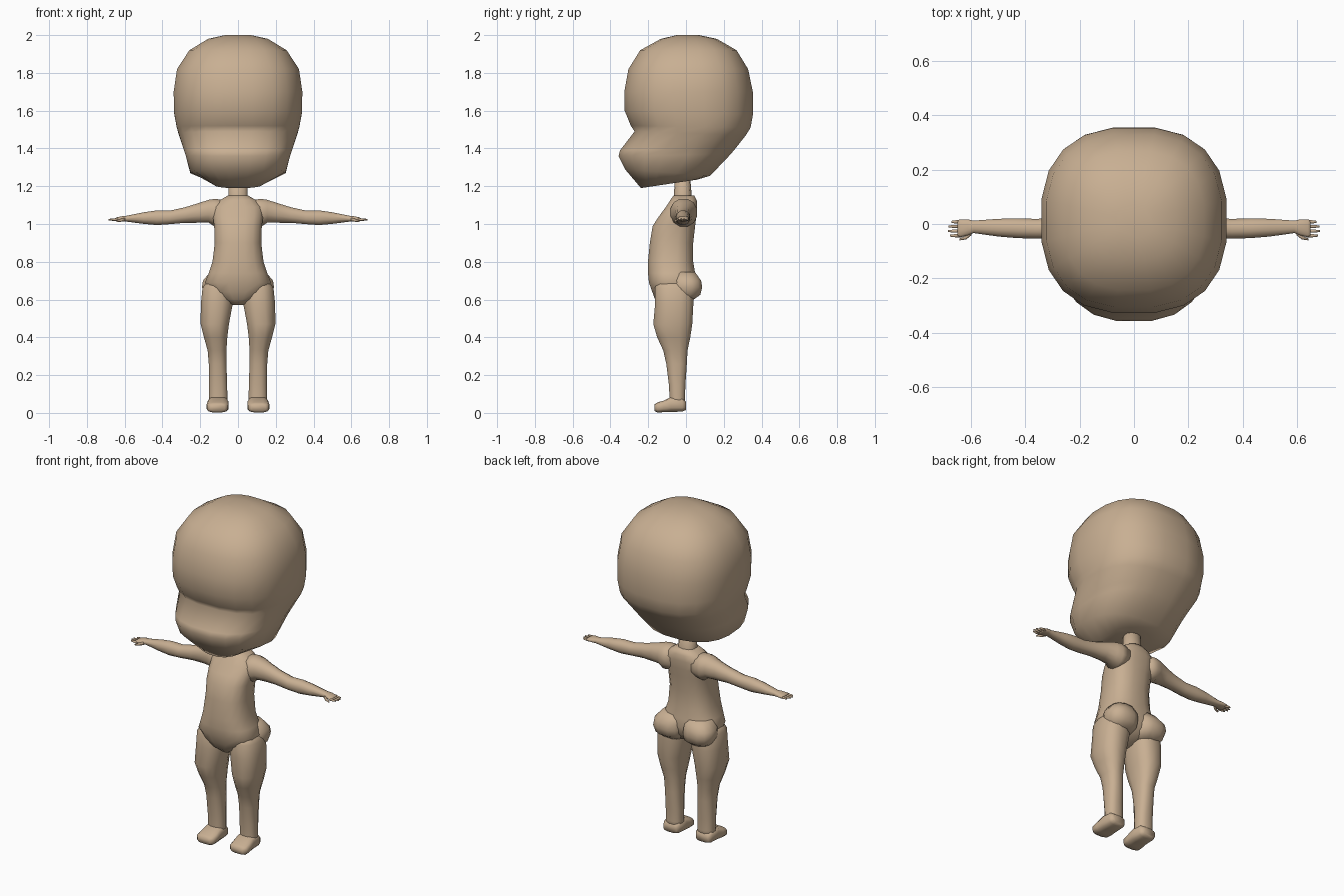
import bpy, bmesh, math
from mathutils import Vector

skin = bpy.data.materials.new("tan")
skin.diffuse_color = (0.58, 0.43, 0.29, 1)


def finish(name, bm, mirror=False):
    bmesh.ops.recalc_face_normals(bm, faces=bm.faces)
    me = bpy.data.meshes.new(name)
    bm.to_mesh(me)
    bm.free()
    for p in me.polygons:
        p.use_smooth = True
    me.materials.append(skin)
    ob = bpy.data.objects.new(name, me)
    bpy.context.collection.objects.link(ob)
    if mirror:
        m = ob.modifiers.new("mirror", 'MIRROR')
        m.use_axis[0] = True
        m.use_clip = False
        m.use_mirror_merge = False
    return ob


def add_loft(bm, rings, n, e):
    """Skin superellipse rings (centre, half axis u, half axis v)."""
    loops = []
    for c, u, v in rings:
        loop = []
        for i in range(n):
            a = 2 * math.pi * (i + 0.5) / n
            p = [math.copysign(abs(t) ** (2 / e), t) for t in (math.cos(a), math.sin(a))]
            loop.append(bm.verts.new(Vector(c) + Vector(u) * p[0] + Vector(v) * p[1]))
        loops.append(loop)
    for a, b in zip(loops, loops[1:]):
        for i in range(n):
            j = (i + 1) % n
            bm.faces.new((a[i], a[j], b[j], b[i]))
    bm.faces.new(loops[0])
    bm.faces.new(loops[-1])


def loft(name, rings, n=12, e=2.3, mirror=False):
    bm = bmesh.new()
    add_loft(bm, rings, n, e)
    return finish(name, bm, mirror)


def level(z, x0, x1, y0, y1, z1=None):
    """Ring around a vertical limb; z at the front, z1 at the back."""
    z1 = z if z1 is None else z1
    return (((x0 + x1) / 2, (y0 + y1) / 2, (z + z1) / 2),
            ((x1 - x0) / 2, 0, 0), (0, (y1 - y0) / 2, (z1 - z) / 2))


def across(x, y0, y1, z0, z1):
    """Ring around a limb running along x."""
    return ((x, (y0 + y1) / 2, (z0 + z1) / 2), (0, (y1 - y0) / 2, 0), (0, 0, (z1 - z0) / 2))


def along(y, x0, x1, z0, z1):
    """Ring around a limb running along y."""
    return (((x0 + x1) / 2, y, (z0 + z1) / 2), ((x1 - x0) / 2, 0, 0), (0, 0, (z1 - z0) / 2))


# Head with jutting jaw: front z, back z, front y, back y, half width
head = [(1.19, 1.235, -.24, .06, .13), (1.29, 1.255, -.325, .13, .255),
        (1.36, 1.37, -.36, .24, .28), (1.39, 1.40, -.352, .265, .29),
        (1.49, 1.47, -.275, .32, .318), (1.52, 1.51, -.295, .345, .328),
        (1.60, 1.58, -.328, .358, .342), (1.70, 1.70, -.33, .357, .344),
        (1.82, 1.82, -.308, .332, .326), (1.92, 1.92, -.245, .27, .26),
        (1.98, 1.98, -.135, .165, .16), (2.0, 2.0, -.05, .07, .07)]
loft("head", [level(zf, -w, w, yf, yb, zb) for zf, zb, yf, yb, w in head], 20, 2.5)

# Neck
loft("neck", [level(z, -w, w, a, b) for z, w, a, b in
              [(1.09, .07, -.08, .05), (1.15, .053, -.065, .03), (1.28, .048, -.055, .02)]], 10)

# Torso: height, half width, front y, back y
torso = [(.57, .025, -.13, -.05), (.60, .085, -.165, .01), (.64, .15, -.18, .045),
         (.69, .178, -.198, .055), (.74, .157, -.203, .05), (.80, .137, -.203, .04),
         (.90, .125, -.193, .04), (.99, .128, -.178, .05), (1.04, .135, -.145, .056),
         (1.09, .135, -.108, .06), (1.125, .10, -.085, .058), (1.15, .055, -.068, .045)]
loft("torso", [level(z, -w, w, a, b) for z, w, a, b in torso], 16, 2.6)

# Buttocks
loft("buttock", [level(z, a, b, c, d) for z, a, b, c, d in
                 [(.595, .03, .15, -.06, .035), (.625, .008, .18, -.08, .078),
                  (.665, .004, .193, -.08, .088), (.70, .006, .188, -.08, .082),
                  (.745, .01, .15, -.08, .05)]], 12, 2.5, True)

# Legs: height, inner x, outer x, front y, back y
leg = [(.70, .05, .165, -.15, .03), (.66, .03, .19, -.168, .04), (.58, .025, .199, -.166, .042),
       (.47, .046, .20, -.176, .036), (.40, .055, .182, -.155, .025), (.33, .06, .162, -.122, .01),
       (.26, .06, .156, -.106, .006), (.15, .056, .155, -.092, -.002), (.08, .055, .155, -.088, -.004),
       (.03, .055, .155, -.088, -.002)]
loft("leg", [level(*r) for r in leg], 12, 2.5, True)

# Feet
foot = [(0.0, .065, .15, .015, .06), (-.02, .052, .16, .006, .08), (-.08, .05, .162, .004, .085),
        (-.12, .049, .167, .003, .065), (-.152, .053, .166, .002, .056), (-.168, .07, .15, .01, .045)]
loft("foot", [along(*r) for r in foot], 12, 3.2, True)

# Arms and palms: x, front y, back y, bottom z, top z
arm = [(.07, -.08, .055, 1.0, 1.13), (.125, -.085, .06, .985, 1.135), (.155, -.075, .05, 1.005, 1.13),
       (.21, -.06, .035, 1.005, 1.112), (.28, -.055, .024, 1.005, 1.09), (.36, -.055, .02, .998, 1.072),
       (.43, -.053, .022, .993, 1.073), (.50, -.047, .02, 1.0, 1.063), (.59, -.034, .013, 1.012, 1.044),
       (.612, -.043, .018, 1.013, 1.042), (.64, -.05, .018, 1.014, 1.036), (.65, -.047, .014, 1.017, 1.032)]
loft("arm", [across(*r) for r in arm], 12, 2.2, True)

# Fingers and thumb
bm = bmesh.new()
for y, tip in [(-.043, .676), (-.026, .685), (-.009, .683), (.008, .672)]:
    add_loft(bm, [across(x, y - r, y + r, 1.023 - r, 1.023 + r)
                  for x, r in [(.635, .008), (.66, .0065), (tip, .004)]], 6, 2)
add_loft(bm, [((x, y, z), (0, r, 0), (0, 0, r)) for x, y, z, r in
              [(.598, -.033, 1.024, .01), (.618, -.05, 1.02, .008), (.642, -.057, 1.014, .004)]], 6, 2)
finish("fingers", bm, True)
